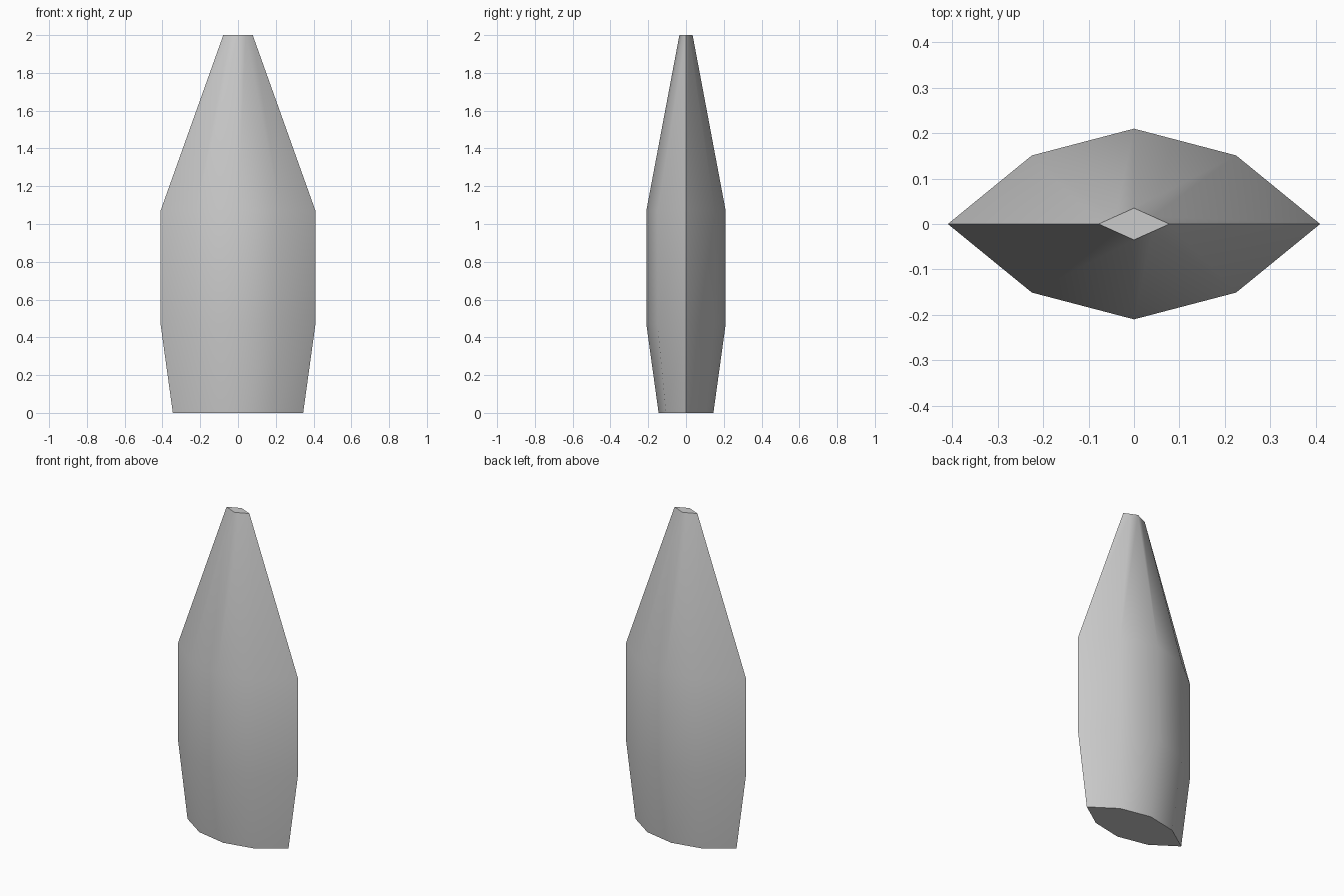
import bpy, bmesh, math

if "Cube" in bpy.data.objects:
    bpy.data.objects.remove(bpy.data.objects["Cube"])


def section(bm, z, w, d, sx, sy):
    """Eight-sided lens section: half width w, half depth d, shoulder (sx, sy)."""
    pts = [(w, 0), (sx, sy), (0, d), (-sx, sy),
           (-w, 0), (-sx, -sy), (0, -d), (sx, -sy)]
    return [bm.verts.new((x, y, z)) for x, y in pts]


bm = bmesh.new()

# Base, lower belly, upper belly, diamond tip
rings = [section(bm, *s) for s in (
    (0.0, 0.345, 0.145, 0.19, 0.106),
    (0.47, 0.41, 0.21, 0.225, 0.151),
    (1.07, 0.41, 0.21, 0.225, 0.151),
    (2.0, 0.078, 0.035, 0.041, 0.0166),
)]

# Side walls
for low, high in zip(rings, rings[1:]):
    for i in range(8):
        j = (i + 1) % 8
        bm.faces.new((low[i], low[j], high[j], high[i]))

# End caps
bm.faces.new(rings[0][::-1])
bm.faces.new(rings[-1])

mesh = bpy.data.meshes.new("tapered_blade")
bm.to_mesh(mesh)
bm.free()
blade = bpy.data.objects.new("tapered_blade", mesh)
bpy.context.collection.objects.link(blade)

# Smooth faces with sharp side edges and caps
bpy.context.view_layer.objects.active = blade
blade.select_set(True)
bpy.ops.object.shade_smooth_by_angle(angle=math.radians(40))
